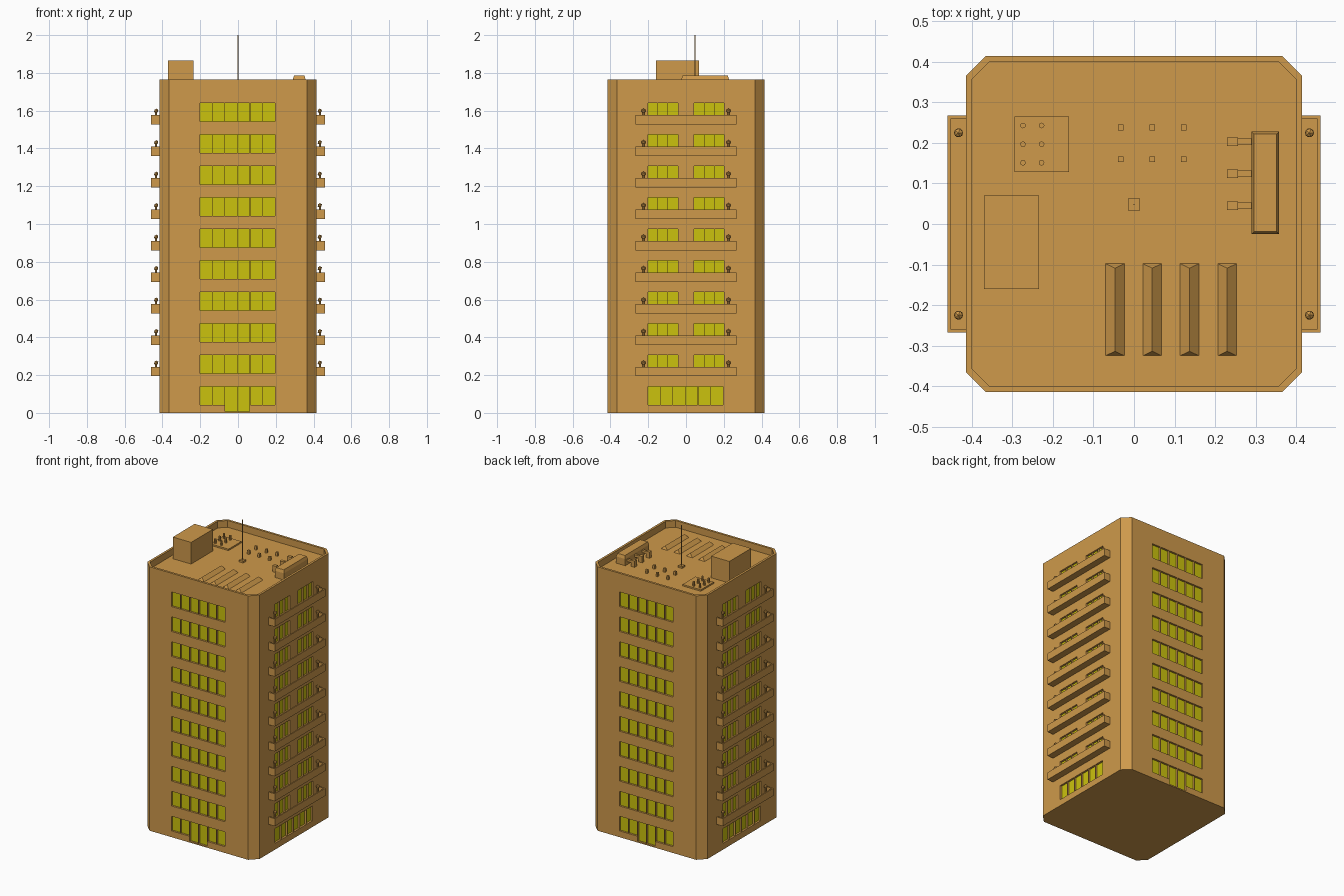
import bpy, bmesh, math
from mathutils import Matrix, Vector

if "Cube" in bpy.data.objects:
    bpy.data.objects.remove(bpy.data.objects["Cube"])

def material(name, rgb):
    m = bpy.data.materials.new(name)
    m.diffuse_color = (*rgb, 1)
    m.use_nodes = True
    m.node_tree.nodes["Principled BSDF"].inputs["Base Color"].default_value = m.diffuse_color
    return m

WALL = material("tan_wall", (0.62, 0.32, 0.07))
GLASS = material("yellow_glass", (0.60, 0.54, 0.004))
HALF, TOP, ROOF, PITCH = 0.415, 1.765, 1.72, 0.1667

def finish(bm, name, mat=WALL):
    bmesh.ops.recalc_face_normals(bm, faces=bm.faces)
    me = bpy.data.meshes.new(name)
    bm.to_mesh(me)
    bm.free()
    me.materials.append(mat)
    ob = bpy.data.objects.new(name, me)
    bpy.context.collection.objects.link(ob)
    return ob

def add_box(bm, x0, x1, y0, y1, z0, z1, turn=0, taper=0):
    """Box; taper insets the top face, turn rotates it about z in quarter turns."""
    rot = Matrix.Rotation(turn * math.pi / 2, 4, 'Z')
    t = taper
    rings = []
    for z, i in ((z0, 0), (z1, t)):
        pts = ((x0 + i, y0 + i), (x1 - i, y0 + i), (x1 - i, y1 - i), (x0 + i, y1 - i))
        rings.append([bm.verts.new(rot @ Vector((x, y, z))) for x, y in pts])
    loft(bm, rings)

def loft(bm, rings):
    for a, b in zip(rings, rings[1:]):
        n = len(a)
        for i in range(n):
            bm.faces.new((a[i], a[(i + 1) % n], b[(i + 1) % n], b[i]))
    bm.faces.new(rings[0][::-1])
    bm.faces.new(rings[-1])

def add_rod(bm, x, y, z0, z1, r, sides=8):
    bmesh.ops.create_cone(bm, cap_ends=True, segments=sides, radius1=r, radius2=r,
                          depth=z1 - z0, matrix=Matrix.Translation((x, y, (z0 + z1) / 2)))

# Tower: chamfered square shell with a sunken roof behind the parapet
bm = bmesh.new()
rings = []
for h, c, z in ((HALF, 0.05, 0), (HALF, 0.05, TOP), (0.40, 0.043, TOP), (0.40, 0.043, ROOF)):
    k = h - c
    pts = [(k, -h), (h, -k), (h, k), (k, h), (-k, h), (-h, k), (-h, -k), (-k, -h)]
    rings.append([bm.verts.new((x, y, z)) for x, y in pts])
loft(bm, rings)
tower = finish(bm, "tower")

# Window layout: (face, left, right, bottom, top) for every pane
panes = []
W = 0.4 / 6
for face in range(4):
    for row in range(10):
        z = 0.042 + PITCH * row
        if face % 2 == 0 or row == 0:
            for i in range(6):
                door = face % 2 == 0 and row == 0 and i in (2, 3)
                panes.append((face, -0.203 + W * i, -0.203 + W * (i + 1),
                              0.008 if door else z, z + 0.098))
        else:
            for start in (-0.204, 0.042):
                for i in range(3):
                    panes.append((face, start + 0.054 * i, start + 0.054 * (i + 1), z, z + 0.098))

# Cut window recesses and set the glass at the back of each
cut, glass = bmesh.new(), bmesh.new()
for face, u0, u1, z0, z1 in panes:
    add_box(cut, u0 + .0015, u1 - .0015, -HALF - .02, -HALF + .015, z0, z1, face)
    add_box(glass, u0 + .001, u1 - .001, -HALF + .013, -HALF + .018, z0 - .0005, z1 + .0005, face)
cutter = finish(cut, "window_cutter")
cutter.hide_render = True
finish(glass, "window_panes", GLASS)
mod = tower.modifiers.new("window_recesses", 'BOOLEAN')
mod.operation, mod.solver, mod.object = 'DIFFERENCE', 'EXACT', cutter
bpy.context.view_layer.objects.active = tower
bpy.ops.object.modifier_apply(modifier=mod.name)
bpy.data.objects.remove(cutter)

# Balconies: floor plus three thin walls, and a potted ball at each end
balcony, plants = bmesh.new(), bmesh.new()
for face in (1, 3):
    side = 1 if face == 1 else -1
    for row in range(9):
        z = 0.194 + PITCH * row
        add_box(balcony, -.268, .268, -.46, -HALF + .002, z, z + .012, face)
        add_box(balcony, -.268, .268, -.46, -.452, z + .012, z + .05, face)
        for s in (-1, 1):
            u0, u1 = sorted((s * .26, s * .268))
            add_box(balcony, u0, u1, -.452, -HALF + .002, z + .012, z + .05, face)
            x, y = side * .433, s * .225
            add_rod(plants, x, y, z + .012, z + .063, .006, 6)
            bmesh.ops.create_icosphere(plants, subdivisions=1, radius=.0125,
                                       matrix=Matrix.Translation((x, y, z + .071)))
finish(balcony, "balconies")
finish(plants, "balcony_plants")

# Stair house on the roof
bm = bmesh.new()
add_box(bm, -.37, -.235, -.16, .07, ROOF - .002, 1.865)
finish(bm, "stair_house")

# Antenna with foot
bm = bmesh.new()
add_box(bm, -.015, .015, .033, .063, ROOF - .002, ROOF + .012)
add_rod(bm, 0, .048, ROOF + .01, 2.0, .002, 6)
finish(bm, "antenna")

# Hipped skylights
bm = bmesh.new()
for x in (-.047, .045, .137, .23):
    base = [bm.verts.new((x + dx, y, ROOF)) for dx, y in
            ((-.023, -.325), (.023, -.325), (.023, -.098), (-.023, -.098))]
    a = bm.verts.new((x, -.314, ROOF + .022))
    b = bm.verts.new((x, -.109, ROOF + .022))
    p, q, r, s = base
    for f in ((p, q, a), (q, r, b, a), (r, s, b), (s, p, a, b), (s, r, q, p)):
        bm.faces.new(f)
finish(bm, "skylights")

# Chimney pad with six pipes
bm = bmesh.new()
add_box(bm, -.295, -.16, .128, .265, ROOF - .002, ROOF + .01)
for x in (-.274, -.228):
    for y in (.151, .197, .243):
        add_rod(bm, x, y, ROOF + .008, ROOF + .04, .007)
finish(bm, "pipe_pad")

# Small square vents
bm = bmesh.new()
for x in (-.033, .045, .123):
    for y in (.16, .238):
        add_box(bm, x - .007, x + .007, y - .007, y + .007, ROOF - .002, ROOF + .025)
finish(bm, "small_vents")

# Air handler with three ducts bending down to the roof
bm = bmesh.new()
add_box(bm, .29, .358, -.025, .228, ROOF - .002, ROOF + .045)
add_box(bm, .29, .358, -.025, .228, ROOF + .045, ROOF + .065, taper=.006)
for y in (.045, .124, .203):
    add_box(bm, .25, .295, y - .008, y + .008, ROOF + .022, ROOF + .038)
    add_box(bm, .23, .256, y - .011, y + .011, ROOF - .002, ROOF + .042)
finish(bm, "air_handler")
